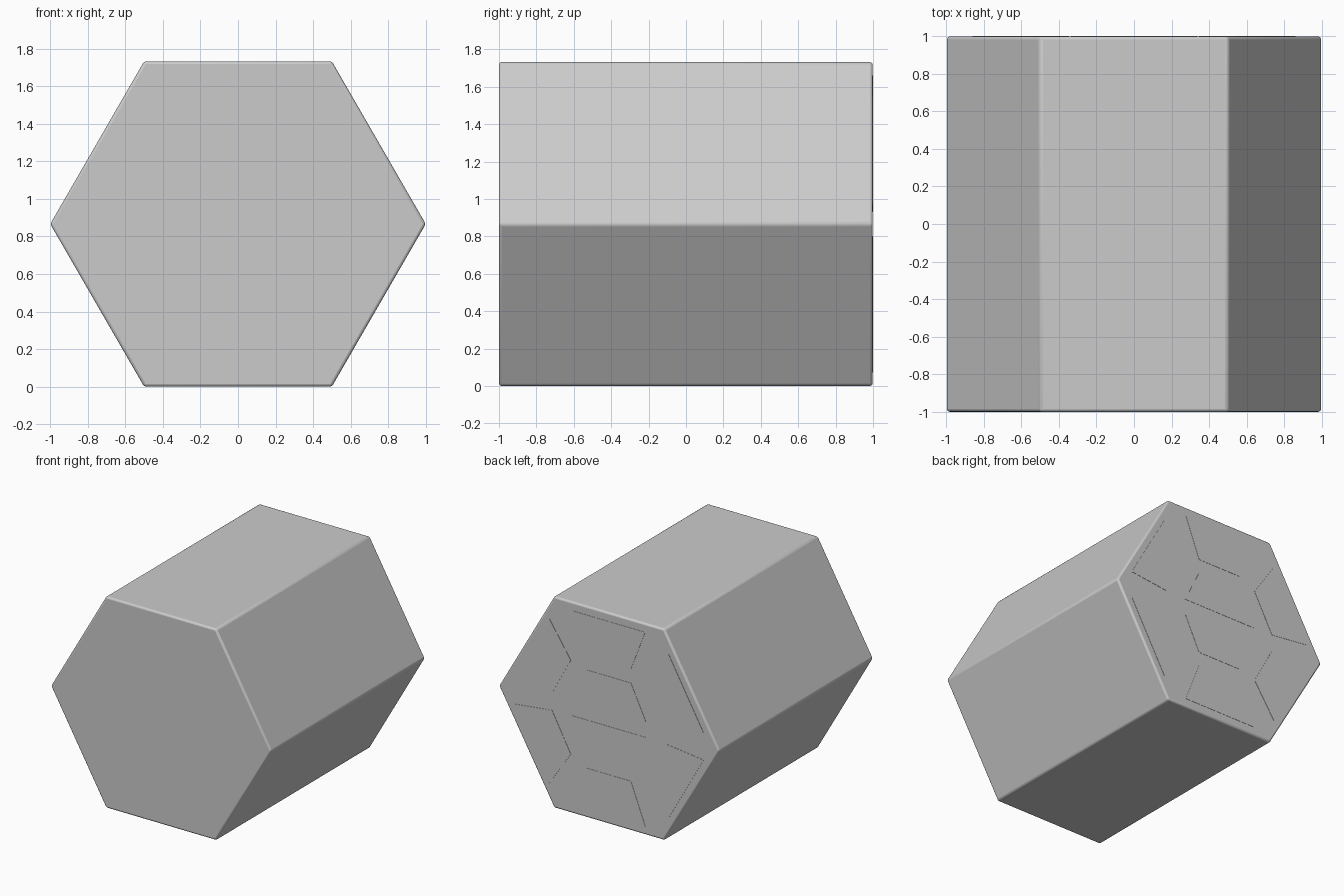
import bpy, bmesh, math

if "Cube" in bpy.data.objects:
    bpy.data.objects.remove(bpy.data.objects["Cube"])

R = 1.0
MID = R * math.sin(math.radians(60))   # height of the hexagon centre
BACK = 0.998


def prism(name, profile, y0, y1):
    """Extrude an (x, z) outline from y0 to y1; z is measured from the centre."""
    bm = bmesh.new()
    a = [bm.verts.new((x, y0, z + MID)) for x, z in profile]
    b = [bm.verts.new((x, y1, z + MID)) for x, z in profile]
    bm.faces.new(a)
    bm.faces.new(b[::-1])
    n = len(profile)
    for i in range(n):
        j = (i + 1) % n
        bm.faces.new((a[i], b[i], b[j], a[j]))
    bmesh.ops.recalc_face_normals(bm, faces=bm.faces[:])
    mesh = bpy.data.meshes.new(name)
    bm.to_mesh(mesh)
    bm.free()
    ob = bpy.data.objects.new(name, mesh)
    bpy.context.collection.objects.link(ob)
    return ob


# hexagonal body with softly rounded edges
hexagon = [(R * math.cos(math.radians(60 * i)), R * math.sin(math.radians(60 * i)))
           for i in range(6)]
body = prism("hex_body", hexagon, -1.0, BACK)
bev = body.modifiers.new("soft_edges", 'BEVEL')
bev.width = 0.015
bev.segments = 3
bpy.context.view_layer.objects.active = body
body.select_set(True)
bpy.ops.object.shade_smooth_by_angle(angle=math.radians(35))

# lighter window panes, flush with the back face
pane_mat = bpy.data.materials.new("pane_grey")
pane_mat.diffuse_color = (0.95, 0.95, 0.95, 1)
pane_mat.use_nodes = True
pane_mat.node_tree.nodes["Principled BSDF"].inputs["Base Color"].default_value = pane_mat.diffuse_color

outer = [(-0.33, 0.795), (0.33, 0.795), (0.20, 0.46), (-0.20, 0.46)]
inner = [(-0.20, 0.345), (0.20, 0.345), (0.335, 0.065), (-0.335, 0.065)]
side = [(0.86, 0.11), (0.54, 0.675), (0.345, 0.385), (0.515, 0.07)]

for sz, level in ((1, "upper"), (-1, "lower")):
    panes = {"outer_pane": outer, "inner_pane": inner,
             "right_pane": side, "left_pane": [(-x, z) for x, z in side]}
    for part, pts in panes.items():
        ob = prism(f"{level}_{part}", [(x, sz * z) for x, z in pts], 0.98, 1.0)
        ob.data.materials.append(pane_mat)
